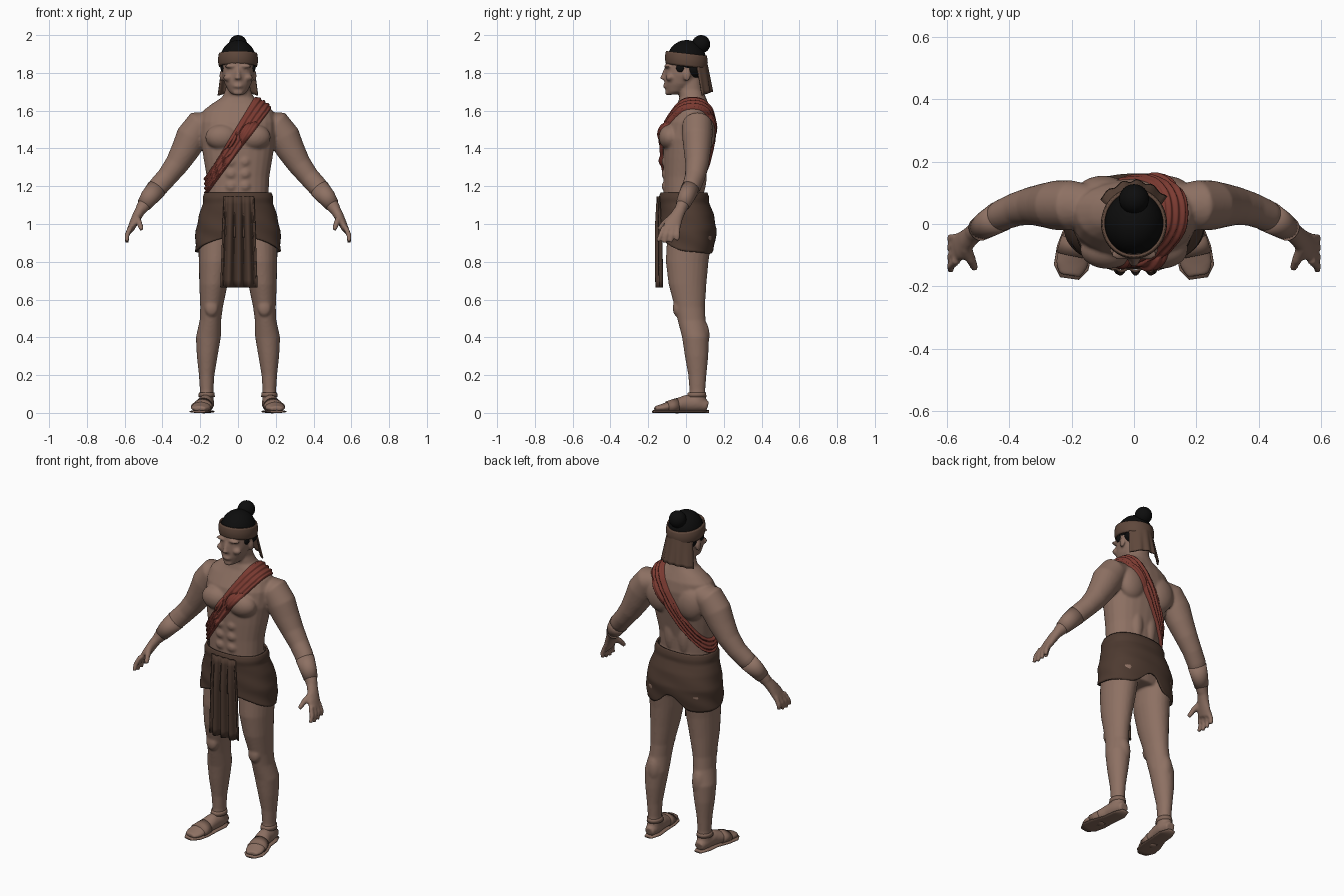
import bpy, bmesh, math
from mathutils import Vector, Matrix

cube = bpy.data.objects.get("Cube")
if cube:
    bpy.data.objects.remove(cube, do_unlink=True)


def material(name, rgb):
    m = bpy.data.materials.new(name)
    m.use_nodes = True
    m.diffuse_color = (*rgb, 1)
    m.node_tree.nodes["Principled BSDF"].inputs["Base Color"].default_value = (*rgb, 1)
    return m


skin = material("skin", (.27, .165, .125))
leather = material("leather", (.225, .135, .1))
red_cloth = material("red cloth", (.2, .043, .031))
brown_cloth = material("brown cloth", (.076, .043, .03))
band_cloth = material("headband cloth", (.115, .065, .045))
black_hair = material("black hair", (.004, .004, .004))


def finish(bm, name, mat, fix_normals=True):
    if fix_normals:
        bmesh.ops.recalc_face_normals(bm, faces=bm.faces[:])
    mesh = bpy.data.meshes.new(name)
    bm.to_mesh(mesh)
    bm.free()
    mesh.materials.clear()
    mesh.materials.append(mat)
    mesh.shade_smooth()
    obj = bpy.data.objects.new(name, mesh)
    bpy.context.collection.objects.link(obj)
    return obj


def spow(value, power):
    return math.copysign(abs(value) ** power, value)


def loft(bm, rings, side=1, ref=(0, 1, 0), axis=None, n=24, power=1):
    """Capped tube through rings of (x, y, z, radius, radius along ref)."""
    pts = [Vector(r[:3]) for r in rings]
    loops = []
    for i, r in enumerate(rings):
        t = Vector(axis) if axis else pts[min(i + 1, len(pts) - 1)] - pts[max(i - 1, 0)]
        u = t.cross(Vector(ref)).normalized()
        v = t.cross(u).normalized()
        loop = []
        for k in range(n):
            a = math.tau * k / n
            p = pts[i] + u * r[3] * spow(math.cos(a), power) + v * r[4] * spow(math.sin(a), power)
            loop.append(bm.verts.new((p.x * side, p.y, p.z)))
        loops.append(loop)
    for a, b in zip(loops, loops[1:]):
        for k in range(n):
            bm.faces.new((a[k], a[k - 1], b[k - 1], b[k]))
    bm.faces.new(loops[0])
    bm.faces.new(loops[-1])


def slices(rows):
    """Turn (z, half width, front y, back y) rows into rings."""
    return [(0, (f + b) / 2, z, w, (b - f) / 2) for z, w, f, b in rows]


def blob(bm, centre, radii, side=1):
    x, y, z = centre
    m = Matrix.Translation((x * side, y, z)) @ Matrix.Diagonal((*radii, 1))
    bmesh.ops.create_uvsphere(bm, u_segments=24, v_segments=16, radius=1, matrix=m)


def sheet(name, mat, fn, nu, nv, closed, thickness):
    """Cloth surface sampled from fn(u, v)."""
    bm = bmesh.new()
    grid = [[bm.verts.new(fn(i / nu, j / nv)) for j in range(nv + 1)]
            for i in range(nu if closed else nu + 1)]
    for i in range(nu):
        a, b = grid[i], grid[(i + 1) % len(grid)]
        for j in range(nv):
            bm.faces.new((a[j], b[j], b[j + 1], a[j + 1]))
    obj = finish(bm, name, mat)
    mod = obj.modifiers.new("thickness", "SOLIDIFY")
    mod.thickness, mod.offset = thickness, 0
    return obj


# Body: overlapping muscle forms fused into one skin
UP = (0, 0, 1)
body_bm = bmesh.new()
loft(body_bm, slices([
    (.89, .15, -.08, .11), (.96, .19, -.1, .14), (1.06, .18, -.11, .12), (1.16, .162, -.12, .095),
    (1.25, .166, -.12, .1), (1.35, .183, -.122, .12), (1.45, .198, -.122, .14),
    (1.54, .2, -.1, .145), (1.6, .185, -.065, .135), (1.635, .14, -.045, .12),
    (1.67, .085, -.035, .105), (1.71, .066, -.04, .09), (1.78, .062, -.045, .085)]),
    axis=UP, power=.9)
loft(body_bm, slices([
    (1.685, .028, -.098, -.05), (1.7, .048, -.106, 0), (1.74, .07, -.115, .05),
    (1.79, .084, -.114, .085), (1.84, .088, -.11, .1), (1.89, .088, -.1, .1),
    (1.94, .065, -.07, .075)]), axis=UP)
# Nose and lips
loft(body_bm, [(0, -.104, 1.825, .01, .012), (0, -.118, 1.785, .013, .014), (0, -.122, 1.766, .02, .019)], axis=UP)
blob(body_bm, (0, -.109, 1.73), (.026, .013, .012))
blob(body_bm, (0, -.094, 1.696), (.028, .018, .016))

for s in (1, -1):
    # Chest, back, abdomen, brow, ear
    blob(body_bm, (.085, -.082, 1.46), (.088, .062, .068), s)
    blob(body_bm, (.1, .1, 1.48), (.085, .055, .1), s)
    blob(body_bm, (.045, .07, 1.26), (.04, .04, .12), s)
    for z in (1.2, 1.265, 1.33):
        blob(body_bm, (.036, -.105, z), (.033, .024, .03), s)
    blob(body_bm, (.038, -.098, 1.835), (.036, .018, .01), s)
    blob(body_bm, (.05, -.085, 1.775), (.028, .022, .02), s)
    blob(body_bm, (.088, .005, 1.785), (.01, .02, .03), s)
    # Arm
    loft(body_bm, [
        (.14, .06, 1.54, .055, .065), (.2, .06, 1.525, .08, .08), (.245, .06, 1.46, .085, .08),
        (.28, .06, 1.39, .075, .072), (.325, .058, 1.315, .063, .062), (.375, .048, 1.25, .055, .054),
        (.42, .03, 1.2, .054, .05), (.47, 0, 1.14, .044, .04), (.515, -.03, 1.075, .031, .031)], s)
    # Palm, fingers and thumb
    loft(body_bm, [(.51, -.025, 1.085, .028, .03), (.535, -.05, 1.04, .026, .036),
                   (.555, -.07, 1.0, .022, .046), (.572, -.08, .965, .017, .046)], s)
    for k in range(4):
        spread = (k - 1.5) * .025
        tip = .897 + .008 * abs(k - 1.3)
        loft(body_bm, [(.568, -.08 + spread, .985, .014, .013),
                       (.588, -.09 + spread * 1.2, .94, .014, .013),
                       (.588, -.098 + spread * 1.35, tip, .011, .011)], s, n=12)
    loft(body_bm, [(.54, -.075, 1.035, .02, .02), (.522, -.115, 1.005, .016, .016),
                   (.51, -.145, .97, .012, .012)], s, n=12)
    # Leg with calf and kneecap
    loft(body_bm, [
        (.115, .02, .94, .095, .12), (.12, .006, .8, .088, .113), (.13, .008, .68, .075, .1),
        (.14, .02, .56, .06, .08), (.146, .03, .49, .057, .074), (.157, .05, .4, .066, .071),
        (.163, .056, .3, .055, .062), (.166, .06, .2, .041, .048), (.166, .06, .12, .036, .042),
        (.167, .06, .04, .04, .05)], s, axis=UP)
    blob(body_bm, (.14, -.046, .555), (.036, .024, .045), s)
    blob(body_bm, (.15, .075, .41), (.045, .05, .09), s)
    # Foot
    loft(body_bm, [
        (.166, .115, .035, .027, .028), (.167, .06, .05, .045, .042), (.174, 0, .05, .045, .042),
        (.188, -.07, .036, .032, .051), (.2, -.13, .026, .02, .053), (.206, -.165, .022, .013, .036)],
        s, ref=(1, 0, 0))

body = finish(body_bm, "body", skin)
remesh = body.modifiers.new("fuse", "REMESH")
remesh.mode, remesh.voxel_size, remesh.use_smooth_shade = "VOXEL", .007, True
soften = body.modifiers.new("soften", "SMOOTH")
soften.factor, soften.iterations = .5, 5

# Sash: diagonal strip of the body surface, lifted into folds
bpy.context.view_layer.update()
sash_bm = bmesh.new()
sash_bm.from_object(body, bpy.context.evaluated_depsgraph_get())
top_point, top_normal = Vector((.09, 0, 1.675)), Vector((.855, 0, -.519))
low_point, low_normal = Vector((.185, 0, 1.624)), Vector((.803, 0, -.596))
for point, normal, inner in ((top_point, top_normal, True), (low_point, low_normal, False)):
    bmesh.ops.bisect_plane(sash_bm, geom=sash_bm.verts[:] + sash_bm.edges[:] + sash_bm.faces[:],
                           plane_co=point, plane_no=normal, clear_inner=inner, clear_outer=not inner)
bmesh.ops.subdivide_edges(sash_bm, edges=sash_bm.edges[:], cuts=1, use_grid_fill=True)
sash_bm.normal_update()
for v in sash_bm.verts:
    above = (v.co - top_point).dot(top_normal)
    below = (low_point - v.co).dot(low_normal)
    s = above / max(above + below, .001)
    lift = .018 * min(1, 12 * s * (1 - s)) - .004
    v.co += v.normal * (lift + .004 * math.sin(s * 25 + 2 * math.sin(9 * v.co.z)))
finish(sash_bm, "sash", red_cloth, False)

# Wrapped skirt
skirt_rows = [(1.165, .172, -.13, .108), (1.14, .182, -.14, .118), (1.11, .18, -.136, .118),
              (1.05, .2, -.135, .142), (.97, .218, -.135, .157), (.83, .224, -.125, .14)]


def sample(rows, z):
    for a, b in zip(rows, rows[1:]):
        if z >= b[0]:
            f = (z - b[0]) / (a[0] - b[0])
            return [q + (p - q) * f for p, q in zip(a, b)][1:]
    return rows[-1][1:]


def skirt(u, v):
    a = math.tau * u
    c, s = math.cos(a), math.sin(a)
    notch = math.exp(-((a - math.pi / 2) / .28) ** 2)
    hem = .855 - .015 * s + .06 * max(0, -s) ** 2 + .08 * notch
    z = 1.165 + (hem - 1.165) * v
    w, f, b = sample(skirt_rows, z)
    k = 1 + .016 * v * math.sin(4 * a + 55 * z)
    return k * w * spow(c, .85), (f + b) / 2 + k * (b - f) / 2 * spow(s, .85), z


sheet("skirt", brown_cloth, skirt, 96, 28, True, .01)


# Pleated front panel
def apron(u, v):
    x = .005 + (u - .5) * (.155 + .035 * v)
    pleat = spow(math.sin(u * math.tau * 3.5), .7)
    return x, -.147 + .005 * v + .016 * pleat * min(1, .25 + 2 * v), 1.145 - .48 * v


sheet("front_panel", brown_cloth, apron, 64, 12, False, .009)


# Headband and its hanging cloth
def headband(u, v):
    a = math.tau * u
    k = 1 + .05 * math.sin(math.pi * v)
    y = .002 + .104 * k * math.sin(a)
    return .097 * k * math.cos(a), y, 1.835 + .068 * v - .12 * y


def neck_cloth(u, v):
    t = 2 * u - 1
    ripple = .005 * math.sin(14 * t) * v
    return t * (.08 + .025 * v), .108 + .028 * v - .055 * t * t + ripple, 1.86 - (.16 + .02 * t * t) * v


sheet("headband", band_cloth, headband, 48, 6, True, .008)
sheet("neck_cloth", band_cloth, neck_cloth, 24, 10, False, .008)

# Hair and bun
hair_bm = bmesh.new()
blob(hair_bm, (0, .003, 1.87), (.095, .103, .104))
blob(hair_bm, (0, .04, 1.82), (.089, .066, .06))
for s in (1, -1):
    blob(hair_bm, (.08, -.03, 1.825), (.012, .022, .022), s)
finish(hair_bm, "hair", black_hair)
bun_bm = bmesh.new()
blob(bun_bm, (0, .08, 1.952), (.048, .048, .048))
finish(bun_bm, "hair_bun", black_hair)

# Sandals and wrist cuffs
for s, label in ((1, "left"), (-1, "right")):
    bm = bmesh.new()
    loft(bm, [(.166, .122, .007, .007, .024), (.167, .07, .007, .007, .044), (.174, 0, .007, .007, .044),
              (.19, -.08, .007, .007, .058), (.202, -.14, .007, .007, .056), (.207, -.175, .007, .007, .03)],
         s, ref=(1, 0, 0), power=.8)
    loft(bm, [(.183, -.045, .038, .041, .049), (.194, -.1, .031, .031, .056)], s, ref=(1, 0, 0))
    loft(bm, [(.166, .056, .085, .044, .052), (.166, .058, .108, .041, .048)], s, axis=UP)
    finish(bm, label + "_sandal", leather)
    bm = bmesh.new()
    loft(bm, [(.43, .024, 1.188, .054, .05), (.47, 0, 1.14, .048, .044), (.498, -.018, 1.1, .039, .038)], s)
    finish(bm, label + "_cuff", skin)
